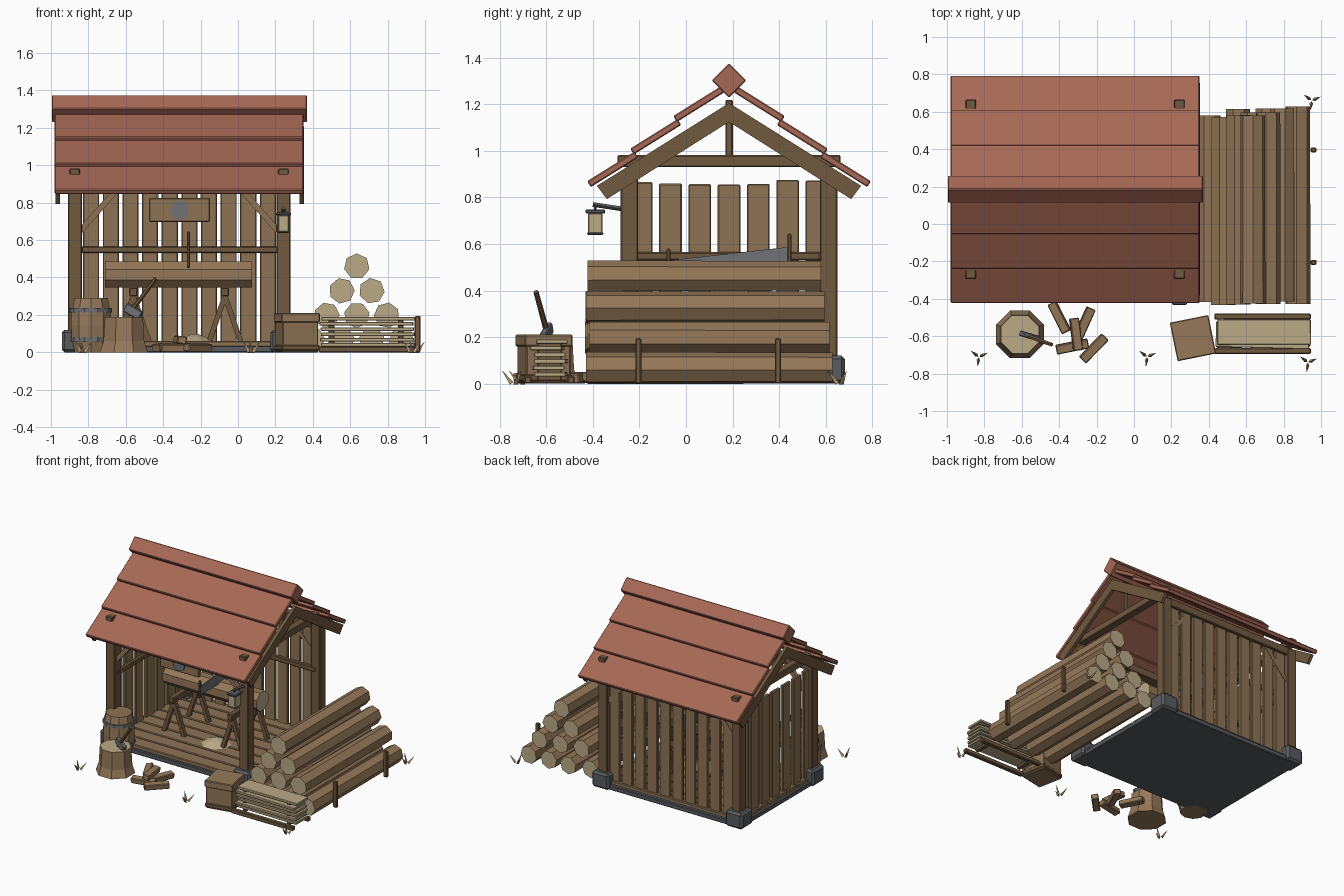
import bpy, bmesh, math, random
from mathutils import Matrix, Vector, Euler

random.seed(4)
cube = bpy.data.objects.get("Cube")
if cube:
    bpy.data.objects.remove(cube, do_unlink=True)


def material(name, *rgb):
    m = bpy.data.materials.new(name)
    m.use_nodes = True
    m.diffuse_color = (*rgb, 1)
    m.node_tree.nodes["Principled BSDF"].inputs["Base Color"].default_value = (*rgb, 1)
    return m


RED = material("red roof boards", .38, .138, .09)
PLANK = material("plank wood", .27, .175, .09)
DARK = material("dark timber", .165, .1, .05)
BARK = material("log bark", .3, .19, .1)
PALE = material("pale cut wood", .5, .4, .24)
METAL = material("grey metal", .16, .165, .18)
STONE = material("grey stone", .1, .105, .115)
GRASS = material("dry grass", .4, .29, .16)


def finish(name, bm, *mats):
    bmesh.ops.recalc_face_normals(bm, faces=bm.faces[:])
    mesh = bpy.data.meshes.new(name)
    bm.to_mesh(mesh)
    bm.free()
    for m in mats:
        mesh.materials.append(m)
    ob = bpy.data.objects.new(name, mesh)
    bpy.context.collection.objects.link(ob)
    return ob


def box(name, centre, size, mat, rot=(0, 0, 0), bevel=.005):
    bm = bmesh.new()
    bmesh.ops.create_cube(bm, size=1, matrix=Matrix.Diagonal((*size, 1)))
    if bevel:
        bmesh.ops.bevel(bm, geom=bm.edges[:], offset=bevel, segments=1, affect='EDGES')
    bm.transform(Matrix.Translation(centre) @ Euler(rot).to_matrix().to_4x4())
    return finish(name, bm, mat)


def span(name, x, y, z, mat, bevel=.005):
    """Box given by its (low, high) range on each axis."""
    pairs = (x, y, z)
    return box(name, [(a + b) / 2 for a, b in pairs], [b - a for a, b in pairs], mat, bevel=bevel)


def rod(name, start, end, r1, r2, sides, mat, end_mat=None, spin=0):
    """Straight faceted rod whose ends may have their own colour."""
    a, b = Vector(start), Vector(end)
    d = b - a
    bm = bmesh.new()
    bmesh.ops.create_cone(bm, cap_ends=True, segments=sides, radius1=r1, radius2=r2, depth=d.length)
    bm.normal_update()
    for f in bm.faces:
        f.material_index = int(abs(f.normal.z) > .9 and end_mat is not None)
    turn = d.to_track_quat('Z', 'Y').to_matrix().to_4x4()
    bm.transform(Matrix.Translation((a + b) / 2) @ turn @ Matrix.Rotation(spin, 4, 'Z'))
    return finish(name, bm, mat, end_mat or mat)


def lathe(name, centre, profile, sides, mat, top_mat):
    """Faceted turned shape from (radius, height) pairs with a coloured top."""
    bm = bmesh.new()
    rings = [[bm.verts.new((r * math.cos(t), r * math.sin(t), z))
              for t in (math.tau * (i + .5) / sides for i in range(sides))] for r, z in profile]
    for lo, hi in zip(rings, rings[1:]):
        for i in range(sides):
            j = (i + 1) % sides
            bm.faces.new((lo[i], lo[j], hi[j], hi[i]))
    bm.faces.new(rings[0])
    bm.faces.new(rings[-1]).material_index = 1
    bm.transform(Matrix.Translation(centre))
    return finish(name, bm, mat, top_mat)


def extrude_x(name, outline, x0, x1, mat):
    """Outline of (y, z) points pushed along x."""
    bm = bmesh.new()
    face = bm.faces.new([bm.verts.new((x0, y, z)) for y, z in outline])
    new = bmesh.ops.extrude_face_region(bm, geom=[face])["geom"]
    bmesh.ops.translate(bm, vec=(x1 - x0, 0, 0), verts=[v for v in new if isinstance(v, bmesh.types.BMVert)])
    return finish(name, bm, mat)


LEFT, RIGHT, FRONT, BACK, MID = -.872, .243, -.243, .613, .185

# Base and floor boards
span("stone_base", (-.92, .29), (-.29, .66), (0, .035), STONE)
for i in range(8):
    y = -.27 + i * .114
    span("floor_board", (-.9, .27), (y, y + .106), (.03, .06), PLANK)

# Corner posts, footings, plates and braces
for y in (FRONT, BACK):
    for x, s in ((LEFT, 1), (RIGHT, -1)):
        box("post", (x, y, .47), (.075, .075, .86), DARK)
        box("footing_stone", (x, y, .06), (.14, .14, .12), STONE, bevel=.015)
        rod("knee_brace", (x + s * .03, y, .65), (x + s * .215, y, .86), .022, .022, 4, PLANK, spin=math.pi / 4)
    span("top_plate", (LEFT, RIGHT), (y - .03, y + .03), (.85, .91), DARK)

# Gable tie beams, king posts and barge rafters
for x, edge in ((LEFT, -.977), (RIGHT, .33)):
    span("tie_beam", (x - .028, x + .028), (-.295, .665), (.93, .982), DARK)
    span("king_post", (x - .02, x + .02), (MID - .016, MID + .016), (.97, 1.22), DARK)
    extrude_x("barge_rafter", [(-.383, .85), (MID, 1.206), (.753, .85), (.71, .793), (MID, 1.125), (-.34, .793)],
              edge, edge + .024, DARK)

# Back and left walls
for i in range(10):
    x = -.785 + i * .105
    span("back_wall_plank", (x - .043, x + .043), (.6, .625), (.035, .87 + random.uniform(-.012, .01)), PLANK)
for i in range(7):
    y = MID + (i - 3) * .126
    span("left_wall_plank", (-.885, -.86), (y - .049, y + .049), (.035, .865 + random.uniform(-.012, .012)), PLANK)
span("back_rail", (LEFT, RIGHT), (.57, .6), (.53, .565), DARK)
span("left_rail", (-.86, -.83), (FRONT, BACK), (.53, .565), DARK)

# Roof: three lapped boards on each slope and a square ridge
pitch = math.atan(.625)
for row in range(3):
    along, thick = .24, .03
    y = -.425 + row * .185 + along / 2 * math.cos(pitch) + thick / 2 * math.sin(pitch)
    z = .87 + row * .14 + along / 2 * math.sin(pitch) - thick / 2 * math.cos(pitch)
    for s in (1, -1):
        box("roof_board", (-.315, MID + s * (y - MID), z), (1.33, along, thick), RED, (s * pitch, 0, 0))
box("roof_ridge", (-.313, MID, 1.303), (1.365, .105, .105), RED, (math.pi / 4, 0, 0))

# Hanging sign with a round blade
span("sign_board", (-.475, -.15), (-.255, -.23), (.698, .825), PLANK)
rod("sign_disc", (-.313, -.263, .76), (-.313, -.25, .76), .05, .05, 12, METAL)
for x in (-.43, -.195):
    span("sign_hanger", (x - .005, x + .005), (-.247, -.238), (.82, .87), METAL, 0)

# Lantern on the front post
rod("lantern_arm", (RIGHT, -.27, .75), (RIGHT, -.4, .77), .01, .01, 4, STONE)
rod("lantern_hook", (RIGHT, -.39, .77), (RIGHT, -.39, .74), .006, .006, 4, STONE)
box("lantern_cap", (RIGHT, -.39, .74), (.08, .085, .018), STONE)
box("lantern_glass", (RIGHT, -.39, .688), (.06, .064, .09), PALE)
box("lantern_foot", (RIGHT, -.39, .645), (.066, .07, .012), STONE)

# Sawhorses carrying a log
for x in (-.56, -.07):
    span("sawhorse_beam", (x - .022, x + .022), (.0, .37), (.3, .345), DARK)
    for y in (.04, .33):
        for s in (-1, 1):
            rod("sawhorse_leg", (x + s * .085, y, .055), (x - s * .01, y, .33), .02, .02, 4, DARK, spin=math.pi / 4)
rod("bench_log", (-.71, MID, .415), (.075, MID, .415), .075, .075, 8, BARK, PALE, math.pi / 8)

# Two-handed saw and sawdust
extrude_x("saw_blade", [(-.07, .47), (.44, .47), (.44, .587), (-.07, .53)], -.269, -.261, METAL)
for y, z in ((-.075, .58), (.445, .645)):
    span("saw_handle", (-.274, -.256), (y - .009, y + .009), (z - .13, z), DARK)
lathe("sawdust_pile", (-.23, .07, .058), [(.11, 0), (.06, .025), (.015, .04)], 8, PALE, PALE)

# Barrel with hoops
lathe("barrel", (-.785, -.3, 0), [(.093, .0), (.11, .08), (.113, .145), (.11, .21), (.093, .29)], 10, BARK, PLANK)
for z in (.07, .225):
    rod("barrel_hoop", (-.785, -.3, z - .012), (-.785, -.3, z + .012), .112, .112, 10, METAL, spin=math.pi / 10)

# Chopping stump and axe
lathe("chopping_stump", (-.61, -.59, 0), [(.138, 0), (.118, .06), (.11, .19)], 8, BARK, PALE)
rod("axe_handle", (-.585, -.592, .2), (-.44, -.645, .395), .013, .011, 6, DARK)
box("axe_head", (-.56, -.598, .218), (.1, .03, .05), METAL, (0, .5, -.3))

# Split firewood
for x, y, z, turn in ((-.4, -.5, .025, -1.1), (-.265, -.53, .025, 1.15), (-.33, -.655, .025, .2),
                      (-.31, -.59, .065, 1.7), (-.215, -.665, .025, .8)):
    box("split_log", (x, y, z), (.175, .05, .042), BARK, (.15, 0, turn))

# Crate with a lid and slats
crate = (.315, -.61)
box("crate_body", (*crate, .085), (.195, .195, .17), PLANK, (0, 0, .2))
box("crate_lid", (*crate, .185), (.21, .21, .05), BARK, (0, 0, .2))
box("crate_foot", (*crate, .025), (.205, .205, .03), DARK, (0, 0, .2))

# Stacked boards on side runners
for y in (-.495, -.68):
    span("stack_runner", (.43, .945), (y - .016, y + .016), (0, .032), DARK)
for i in range(6):
    dy, dx = random.uniform(-.012, .012), random.uniform(-.01, .01)
    box("stacked_board", (.688 + dx, -.588 + dy, .04 + i * .028), (.5, .135, .019),
        PALE, (0, 0, random.uniform(-.03, .03)), .003)
for x in (.5, .87):
    span("stack_spacer", (x - .015, x + .015), (-.64, -.535), (.01, .18), DARK)

# Log pile with two stakes
for row in range(4):
    for i in range(4 - row):
        x, z = .635 + (i - (3 - row) / 2) * .16, .067 + row * .131
        back = .57 + random.uniform(0, .03) + .018 * i
        rod("pile_log", (x, random.uniform(-.435, -.415), z), (x, back, z), .069, .067, 7, BARK, PALE,
            random.uniform(0, 1))
for y in (-.205, .395):
    span("pile_stake", (.945, .975), (y - .013, y + .013), (0, .195), DARK)

# Dry grass tufts
for x, y in ((-.83, -.71), (.07, -.71), (.93, -.74), (.95, .66)):
    for k in range(3):
        t = k * math.tau / 3 + .4
        dx, dy = math.cos(t), math.sin(t)
        rod("grass_blade", (x + dx * .012, y + dy * .012, 0), (x + dx * .05, y + dy * .05, .055), .011, .001, 3, GRASS)
